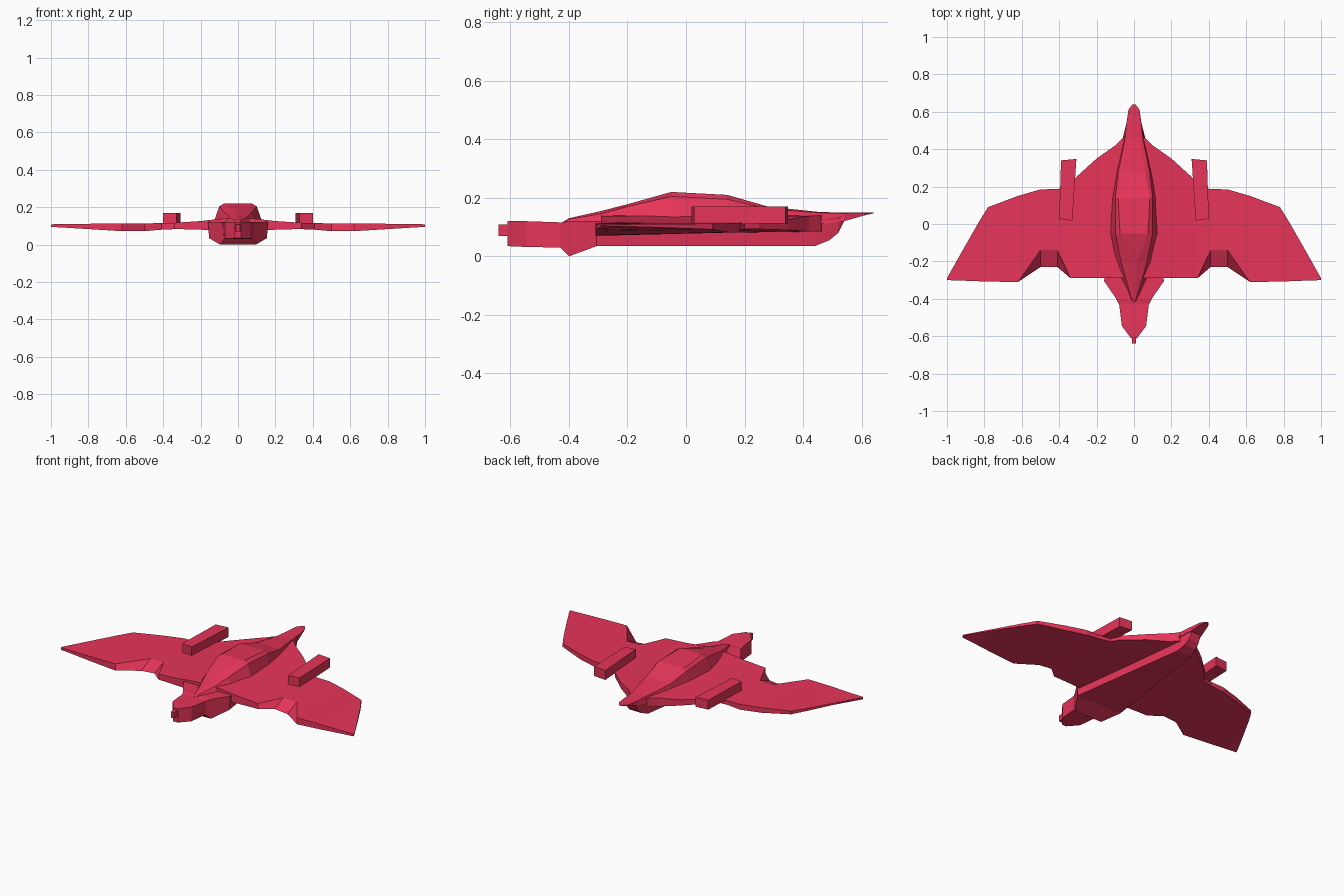
import bpy, bmesh

red = bpy.data.materials.new("red_paint")
red.diffuse_color = (0.8, 0.035, 0.1, 1)


def loft(name, rings):
    """Skin a list of equally sized closed rings and cap both ends."""
    bm = bmesh.new()
    loops = [[bm.verts.new(p) for p in r] for r in rings]
    n = len(loops[0])
    for a, b in zip(loops, loops[1:]):
        for i in range(n):
            j = (i + 1) % n
            bm.faces.new((a[i], a[j], b[j], b[i]))
    bm.faces.new(loops[0])
    bm.faces.new(loops[-1])
    bmesh.ops.remove_doubles(bm, verts=bm.verts, dist=0.0005)
    bmesh.ops.recalc_face_normals(bm, faces=bm.faces)
    me = bpy.data.meshes.new(name)
    bm.to_mesh(me)
    bm.free()
    me.materials.append(red)
    ob = bpy.data.objects.new(name, me)
    bpy.context.collection.objects.link(ob)
    return ob


def section(y, *half):
    """Symmetric cross-section from (half width, z) points, top to bottom."""
    return [(x, y, z) for x, z in half] + [(-x, y, z) for x, z in reversed(half)]


def mirror_x(ob):
    m = ob.modifiers.new("mirror", 'MIRROR')
    m.use_axis[0] = True


# Cockpit and spine running back to the tail
loft("cockpit_spine", [
    section(-0.42, (0.004, 0.118), (0.008, 0.116), (0.012, 0.10)),
    section(-0.40, (0.006, 0.13), (0.012, 0.127), (0.025, 0.10)),
    section(-0.29, (0.012, 0.155), (0.045, 0.145), (0.075, 0.11)),
    section(-0.20, (0.014, 0.178), (0.07, 0.17), (0.105, 0.11)),
    section(-0.05, (0.075, 0.22), (0.10, 0.205), (0.13, 0.12)),
    section(0.14, (0.085, 0.21), (0.10, 0.195), (0.118, 0.12)),
    section(0.28, (0.06, 0.17), (0.083, 0.162), (0.10, 0.11)),
    section(0.46, (0.035, 0.151), (0.047, 0.148), (0.06, 0.11)),
    section(0.54, (0.03, 0.15), (0.04, 0.147), (0.04, 0.12)),
    section(0.61, (0.025, 0.15), (0.03, 0.149), (0.025, 0.14)),
    section(0.64, (0.006, 0.15), (0.008, 0.149), (0.006, 0.147)),
])

# Lower hull with the chin in front
loft("belly", [
    section(-0.43, (0.08, 0.115), (0.075, 0.03)),
    section(-0.40, (0.095, 0.12), (0.095, 0.0)),
    section(-0.305, (0.16, 0.12), (0.155, 0.035)),
    section(0.44, (0.06, 0.12), (0.05, 0.035)),
    section(0.49, (0.05, 0.13), (0.04, 0.055)),
    section(0.52, (0.045, 0.135), (0.035, 0.08)),
    section(0.54, (0.04, 0.14), (0.03, 0.12)),
])

# Nose block and its small tip
loft("nose", [
    section(-0.425, (0.08, 0.116), (0.075, 0.03)),
    section(-0.545, (0.065, 0.12), (0.065, 0.032)),
    section(-0.61, (0.016, 0.12), (0.016, 0.035)),
])
loft("nose_tip", [
    section(-0.60, (0.013, 0.11), (0.013, 0.07)),
    section(-0.64, (0.01, 0.108), (0.01, 0.07)),
])

# Wing stations: x, front y (top), front y (bottom), rear y, top z, bottom z
stations = [
    (0.03, -0.29, -0.29, 0.47, 0.14, 0.075),
    (0.06, -0.29, -0.29, 0.46, 0.14, 0.075),
    (0.10, -0.29, -0.29, 0.42, 0.138, 0.075),
    (0.20, -0.29, -0.29, 0.35, 0.126, 0.08),
    (0.31, -0.29, -0.29, 0.25, 0.119, 0.083),
    (0.34, -0.29, -0.29, 0.20, 0.117, 0.083),
    (0.41, -0.14, -0.23, 0.187, 0.115, 0.08),
    (0.50, -0.14, -0.23, 0.185, 0.114, 0.072),
    (0.62, -0.31, -0.31, 0.15, 0.113, 0.072),
    (0.78, -0.308, -0.308, 0.09, 0.112, 0.082),
    (0.83, -0.306, -0.306, 0.01, 0.111, 0.085),
    (0.91, -0.303, -0.303, -0.13, 0.11, 0.09),
    (1.00, -0.30, -0.30, -0.29, 0.109, 0.095),
]
wing = loft("wing", [
    [(x, ft, zt), (x, r, zt), (x, r, zb + 0.01), (x, fb, zb)]
    for x, ft, fb, r, zt, zb in stations])
mirror_x(wing)

# Long pods on top of the wings, slightly toed
pod = loft("wing_pod", [
    [(0.33, 0.018, 0.11), (0.40, 0.028, 0.11), (0.40, 0.028, 0.17), (0.33, 0.018, 0.17)],
    [(0.308, 0.348, 0.112), (0.39, 0.34, 0.112), (0.39, 0.34, 0.17), (0.308, 0.348, 0.17)],
])
mirror_x(pod)
